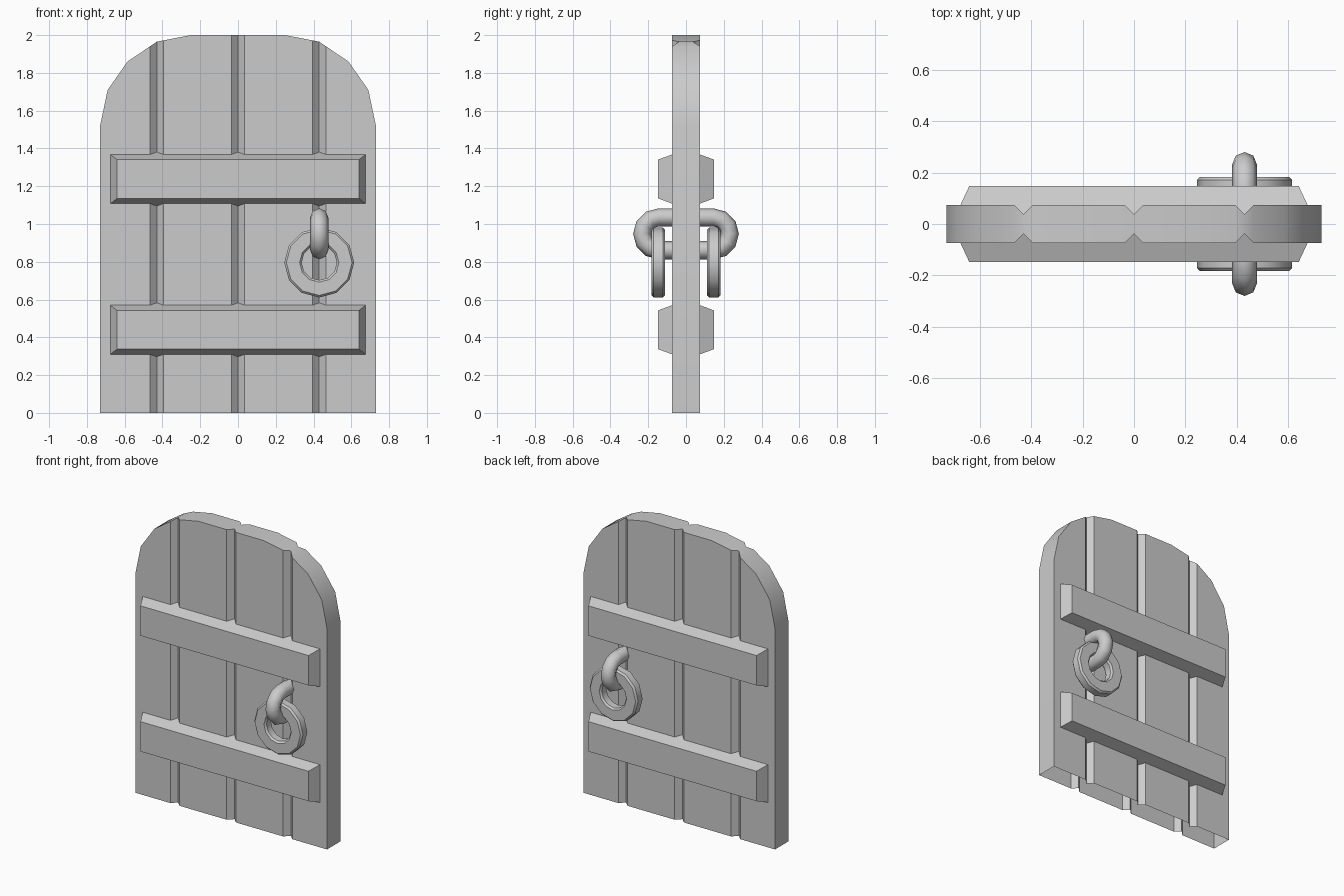
import bpy, bmesh
from math import sin, cos, pi, radians
from mathutils import Vector

if "Cube" in bpy.data.objects:
    bpy.data.objects.remove(bpy.data.objects["Cube"])


def make_object(name, bm, smooth_angle=None):
    bmesh.ops.recalc_face_normals(bm, faces=bm.faces)
    mesh = bpy.data.meshes.new(name)
    bm.to_mesh(mesh)
    bm.free()
    ob = bpy.data.objects.new(name, mesh)
    bpy.context.collection.objects.link(ob)
    if smooth_angle:
        bpy.ops.object.select_all(action='DESELECT')
        ob.select_set(True)
        bpy.context.view_layer.objects.active = ob
        bpy.ops.object.shade_smooth_by_angle(angle=radians(smooth_angle))
    return ob


def closed_sweep(name, frames, section, smooth_angle):
    """Sweep section (outward, sideways) round a closed list of (centre, outward, side)."""
    bm = bmesh.new()
    rings = [[bm.verts.new(c + o * u + s * v) for u, v in section] for c, o, s in frames]
    n, m = len(rings), len(section)
    for i in range(n):
        a, b = rings[i], rings[(i + 1) % n]
        for j in range(m):
            k = (j + 1) % m
            bm.faces.new((a[j], a[k], b[k], b[j]))
    return make_object(name, bm, smooth_angle)


# Door slab: columns of (x, top z, half thickness), thin at the plank grooves
T, G = 0.073, 0.038
half = [(0.035, 2.0, T), (0.25, 2.0, T), (0.395, 1.972, T), (0.43, 1.965, G),
        (0.465, 1.941, T), (0.585, 1.86, T), (0.69, 1.71, T), (0.73, 1.52, T)]
columns = [(-x, z, y) for x, z, y in reversed(half)] + [(0, 2.0, G)] + half
bm = bmesh.new()
cols = [[bm.verts.new(p) for p in ((x, -t, 0), (x, -t, z), (x, t, z), (x, t, 0))]
        for x, z, t in columns]
for a, b in zip(cols, cols[1:]):
    for j in range(3):          # front, top, back; the underside is open
        bm.faces.new((a[j], b[j], b[j + 1], a[j + 1]))
bm.faces.new(cols[0])
bm.faces.new(cols[-1])
make_object("door_planks", bm, 35)

# Cross battens: tapered blocks whose bases reach down into the grooves
for side, label in ((-1, "front"), (1, "back")):
    for zc, level in ((0.44, "lower"), (1.238, "upper")):
        bm = bmesh.new()
        loops = []
        for y, hx, hz in ((G, 0.692, 0.143), (0.147, 0.641, 0.103)):
            loops.append([bm.verts.new((sx * hx, side * y, zc + sz * hz))
                          for sx, sz in ((-1, -1), (1, -1), (1, 1), (-1, 1))])
        for j in range(4):
            k = (j + 1) % 4
            bm.faces.new((loops[0][j], loops[0][k], loops[1][k], loops[1][j]))
        for loop in loops:
            bm.faces.new(loop)
        make_object(f"{level}_batten_{label}", bm)

# Pull rings: twelve-sided, flat with chamfered edges
HX = 0.43
ring_section = [(0.046, -0.024), (0.046, 0.024), (0.035, 0.036), (-0.035, 0.036),
                (-0.046, 0.024), (-0.046, -0.024), (-0.035, -0.036), (0.035, -0.036)]
for side, label in ((-1, "front"), (1, "back")):
    frames = []
    for i in range(12):
        a = 2 * pi * i / 12
        out = Vector((cos(a), 0, sin(a)))
        frames.append((Vector((HX, side * 0.147, 0.796)) + out * 0.139, out, Vector((0, 1, 0))))
    closed_sweep(f"pull_ring_{label}", frames, ring_section, 35)

# Ring holder: one stretched link passing through the door
tube = [(0.048 * cos(pi * j / 4), 0.048 * sin(pi * j / 4)) for j in range(8)]
frames = []
for side in (1, -1):
    for i in range(7):
        a = -pi / 2 + pi * i / 6
        out = Vector((0, side * cos(a), side * sin(a)))
        frames.append((Vector((HX, side * 0.145, 0.948)) + out * 0.087, out, Vector((1, 0, 0))))
closed_sweep("ring_holder_link", frames, tube, 60)
